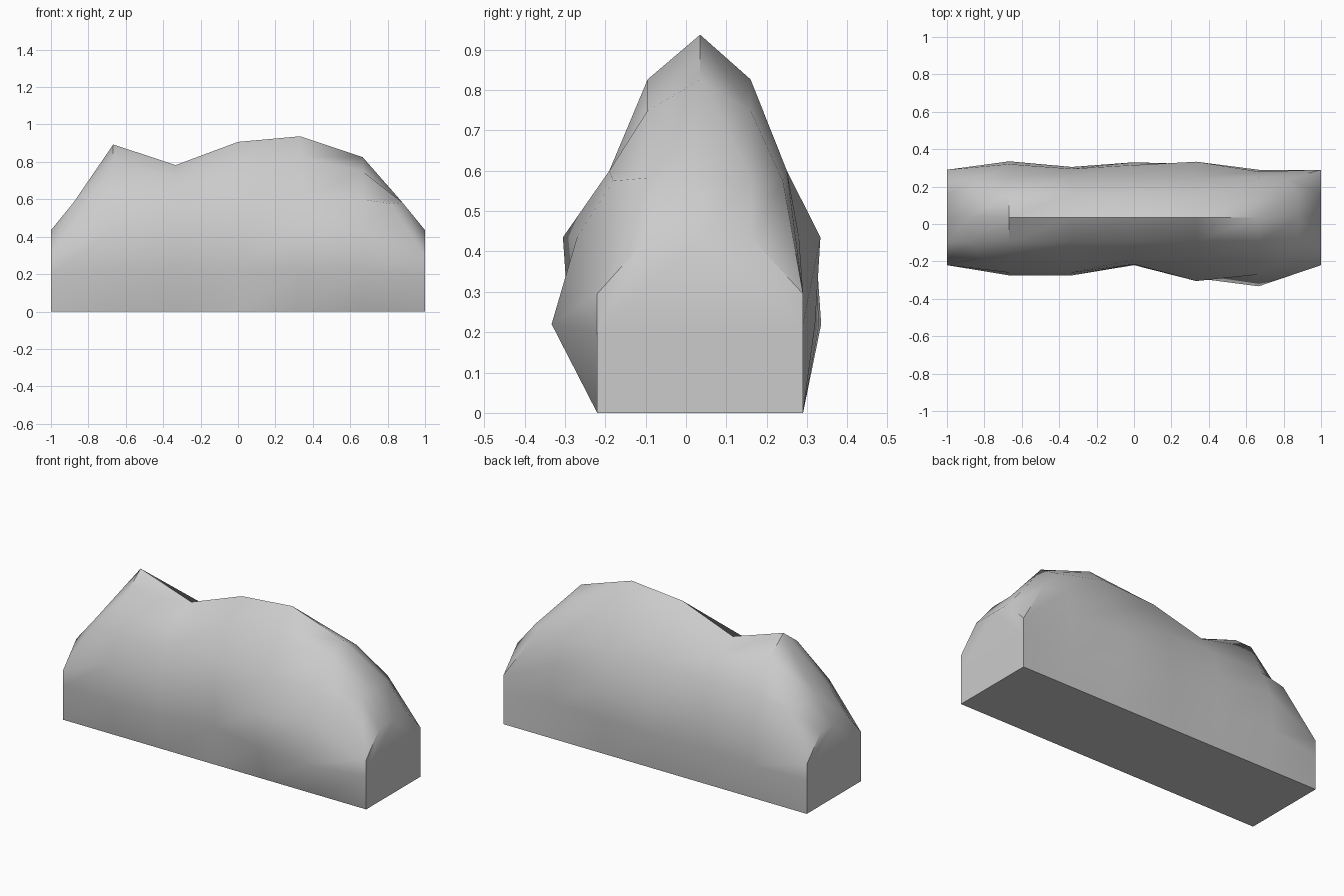
import bpy, bmesh, math

if "Cube" in bpy.data.objects:
    bpy.data.objects.remove(bpy.data.objects["Cube"])

# Stations along the rock: x, ridge height, front bulge low/high, back bulge low/high
STATIONS = [
    (-0.667, 0.893, -0.275, -0.26, 0.335, 0.32),
    (-0.333, 0.783, -0.275, -0.26, 0.305, 0.295),
    (0.0, 0.907, -0.22, -0.215, 0.33, 0.315),
    (0.333, 0.937, -0.29, -0.305, 0.32, 0.333),
    (0.667, 0.825, -0.333, -0.27, 0.29, 0.28),
]
FRONT, BACK = -0.22, 0.29
INNER = (-0.095, 0.035, 0.16)


def section(x, top, f1, f2, b1, b2):
    """Cross-section from the front base over the ridge to the back base."""
    shoulder = 0.58 + (top - 0.58) * 0.69
    return [(x, FRONT, 0), (x, f1, 0.22), (x, f2, 0.435), (x, -0.19, 0.60),
            (x, INNER[0], shoulder), (x, INNER[1], top), (x, INNER[2], shoulder),
            (x, 0.25, 0.60), (x, b2, 0.435), (x, b1, 0.22), (x, BACK, 0)]


def end_section(s):
    """Chamfered section at either end."""
    return [(s, FRONT, 0), (s, FRONT, 0.2), (s, FRONT, 0.295), (s * 0.82, -0.18, 0.575),
            *[(s * 0.88, y, 0.582) for y in INNER],
            (s * 0.82, 0.24, 0.575), (s, BACK, 0.295), (s, BACK, 0.2), (s, BACK, 0)]


bm = bmesh.new()
rings = [end_section(-1)] + [section(*s) for s in STATIONS] + [end_section(1)]
rings = [[bm.verts.new(p) for p in ring] for ring in rings]

# Rock skin
for a, b in zip(rings, rings[1:]):
    for i in range(len(a) - 1):
        bm.faces.new((a[i], b[i], b[i + 1], a[i + 1]))

# Flat end faces with a sloping chamfer above
for s, ring in ((-1, rings[0]), (1, rings[-1])):
    rim = [ring[2]] + [bm.verts.new((s, y, 0.435)) for y in INNER] + [ring[8]]
    for i in range(4):
        bm.faces.new((rim[i], rim[i + 1], ring[i + 4], ring[i + 3]))
    bm.faces.new(ring[:2] + rim + ring[9:])

# Flat underside
bm.faces.new([r[0] for r in rings] + [r[-1] for r in reversed(rings)])
bmesh.ops.recalc_face_normals(bm, faces=bm.faces)

mesh = bpy.data.meshes.new("rock")
bm.to_mesh(mesh)
bm.free()
rock = bpy.data.objects.new("rock", mesh)
bpy.context.collection.objects.link(rock)
bpy.context.view_layer.objects.active = rock
rock.select_set(True)
bpy.ops.object.shade_smooth_by_angle(angle=math.radians(45))
